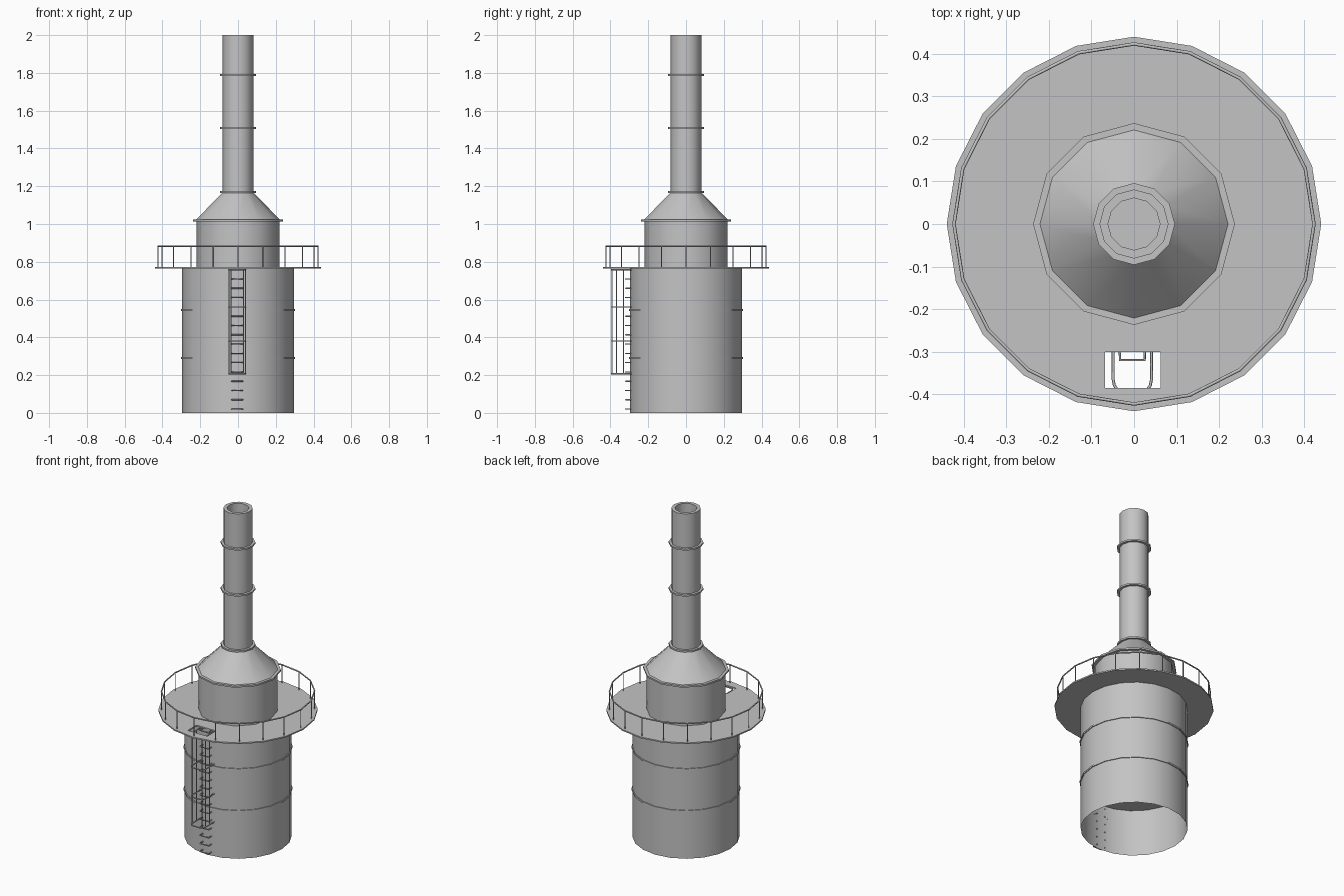
import bpy, bmesh, math
from mathutils import Vector

cube = bpy.data.objects.get("Cube")
if cube:
    bpy.data.objects.remove(cube, do_unlink=True)

grey = bpy.data.materials.new("plain_grey_metal")
grey.use_nodes = True
GREY = (0.55, 0.55, 0.55, 1)
grey.diffuse_color = GREY
grey.node_tree.nodes["Principled BSDF"].inputs["Base Color"].default_value = GREY


def activate(ob):
    bpy.ops.object.select_all(action='DESELECT')
    ob.select_set(True)
    bpy.context.view_layer.objects.active = ob


def finish(name, bm, smooth=True):
    me = bpy.data.meshes.new(name)
    bm.to_mesh(me)
    bm.free()
    me.materials.append(grey)
    ob = bpy.data.objects.new(name, me)
    bpy.context.collection.objects.link(ob)
    if smooth:
        activate(ob)
        bpy.ops.object.shade_smooth_by_angle(angle=math.radians(35))
    return ob


def lathe(name, profile, sides):
    """Revolve (radius, height) points; a zero radius closes the end."""
    bm = bmesh.new()
    rings = []
    for r, z in profile:
        if r == 0:
            rings.append([bm.verts.new((0, 0, z))] * sides)
        else:
            rings.append([bm.verts.new((r * math.cos(math.tau * i / sides),
                                        r * math.sin(math.tau * i / sides), z))
                          for i in range(sides)])
    for a, b in zip(rings, rings[1:]):
        for i in range(sides):
            j = (i + 1) % sides
            quad = list(dict.fromkeys((a[i], a[j], b[j], b[i])))
            bm.faces.new(quad)
    return finish(name, bm)


def disc(name, r, z0, z1, sides):
    return lathe(name, [(0, z0), (r, z0), (r, z1), (0, z1)], sides)


def bars(name, paths, radius, closed=False):
    """Thin rods following the given paths, as one mesh."""
    cu = bpy.data.curves.new(name, 'CURVE')
    cu.dimensions = '3D'
    cu.bevel_depth = radius
    cu.bevel_resolution = 1
    cu.use_fill_caps = True
    for path in paths:
        sp = cu.splines.new('POLY')
        sp.points.add(len(path) - 1)
        for p, co in zip(sp.points, path):
            p.co = (*co, 1)
        sp.use_cyclic_u = closed
    cu.materials.append(grey)
    ob = bpy.data.objects.new(name, cu)
    bpy.context.collection.objects.link(ob)
    activate(ob)
    bpy.ops.object.convert(target='MESH')
    return ob


# Main tank, open at the bottom, with two solid band discs
DECK = 0.765
lathe("tank_wall", [(0.296, 0), (0.296, DECK)], 20)
for i, z in enumerate((0.285, 0.54)):
    disc(f"tank_band_{i + 1}", 0.301, z, z + 0.01, 20)

# Walkway platform with a square ladder hatch
platform = disc("platform", 0.44, DECK, DECK + 0.008, 20)
bm = bmesh.new()
bmesh.ops.create_cube(bm, size=1)
for v in bm.verts:
    v.co = Vector((v.co.x * 0.131 - 0.003, v.co.y * 0.085 - 0.343, v.co.z * 0.1 + DECK))
cutter = finish("hatch_cutter", bm, False)
cutter.hide_render = True
mod = platform.modifiers.new("hatch", 'BOOLEAN')
mod.operation = 'DIFFERENCE'
mod.solver = 'EXACT'
mod.object = cutter
activate(platform)
bpy.ops.object.modifier_apply(modifier=mod.name)
bpy.data.objects.remove(cutter, do_unlink=True)

# Railing: top rail and a post at every platform corner
RAIL_R, RAIL_Z = 0.423, 0.883
ring = [(RAIL_R * math.cos(math.tau * i / 20), RAIL_R * math.sin(math.tau * i / 20))
        for i in range(20)]
bars("top_rail", [[(x, y, RAIL_Z) for x, y in ring]], 0.004, True)
bars("railing_posts", [[(x, y, DECK), (x, y, RAIL_Z)] for x, y in ring], 0.003)

# Upper drum, flange and cone
lathe("upper_drum", [(0.22, DECK), (0.22, 1.016)], 12)
disc("drum_flange", 0.237, 1.014, 1.024, 12)
lathe("cone_roof", [(0.221, 1.024), (0.083, 1.165)], 12)

# Chimney with an open mouth and three collars
lathe("chimney", [(0.081, 1.15), (0.081, 2.0), (0.061, 2.0), (0.061, 1.2), (0, 1.2)], 12)
for i, z in enumerate((1.164, 1.504, 1.784)):
    lathe(f"chimney_collar_{i + 1}",
          [(0.075, z), (0.096, z), (0.096, z + 0.01), (0.075, z + 0.01), (0.075, z)], 12)

# Ladder: staple rungs fixed into the tank wall
CX = -0.004
rungs = []
for i in range(16):
    z = 0.02 + 0.0492 * i
    rungs.append([(CX + sx * 0.029, y, z) for sx, y in
                  ((-1, -0.285), (-1, -0.32), (1, -0.32), (1, -0.285))])
bars("ladder_rungs", rungs, 0.0035)

# Safety cage: U-shaped hoops joined by upright bars
half = [(0.045, -0.285), (0.045, -0.365), (0.042, -0.38), (0.033, -0.392), (0.02, -0.395)]
outline = half + [(-x, y) for x, y in reversed(half)]
bars("cage_hoops", [[(CX + x, y, z) for x, y in outline]
                    for z in (0.207, 0.38, 0.56, 0.758)], 0.0035)
bars("cage_uprights", [[(CX + s * x, y, 0.205), (CX + s * x, y, 0.76)]
                       for s in (-1, 1)
                       for x, y in ((0.044, -0.33), (0.044, -0.368), (0.034, -0.391))], 0.003)
